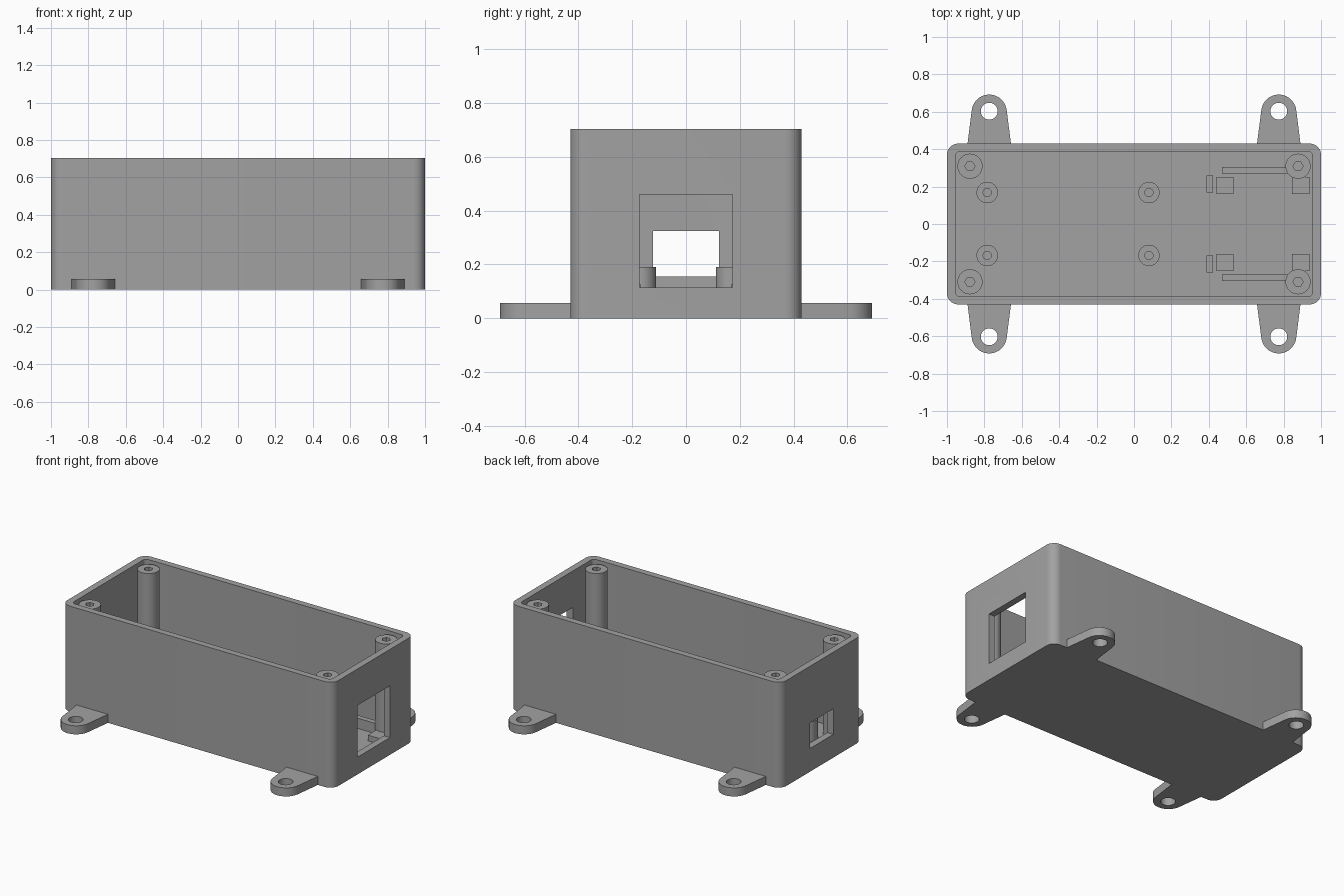
import bpy, bmesh, math

if "Cube" in bpy.data.objects:
    bpy.data.objects.remove(bpy.data.objects["Cube"])

plastic = bpy.data.materials.new("grey plastic")
plastic.diffuse_color = (0.36, 0.36, 0.36, 1)
plastic.use_nodes = True
plastic.node_tree.nodes["Principled BSDF"].inputs["Base Color"].default_value = plastic.diffuse_color


def prism(name, outline, z0, z1):
    """Extrude a counter-clockwise xy outline from z0 to z1."""
    bm = bmesh.new()
    face = bm.faces.new([bm.verts.new((x, y, z0)) for x, y in outline])
    top = bmesh.ops.extrude_face_region(bm, geom=[face])["geom"]
    bmesh.ops.translate(bm, vec=(0, 0, z1 - z0),
                        verts=[v for v in top if isinstance(v, bmesh.types.BMVert)])
    bmesh.ops.recalc_face_normals(bm, faces=bm.faces)
    mesh = bpy.data.meshes.new(name)
    bm.to_mesh(mesh)
    bm.free()
    mesh.materials.append(plastic)
    obj = bpy.data.objects.new(name, mesh)
    bpy.context.collection.objects.link(obj)
    return obj


def arc(cx, cy, r, a0, a1, n):
    angles = [math.radians(a0 + (a1 - a0) * i / n) for i in range(n + 1)]
    return [(cx + r * math.cos(a), cy + r * math.sin(a)) for a in angles]


def circle(cx, cy, r, n=32):
    return arc(cx, cy, r, 0, 360, n)[:-1]


def rect(x0, x1, y0, y1):
    x0, x1 = sorted((x0, x1))
    y0, y1 = sorted((y0, y1))
    return [(x0, y0), (x1, y0), (x1, y1), (x0, y1)]


def rounded(hx, hy, r):
    return [p for sx, sy, a in ((1, 1, 0), (-1, 1, 90), (-1, -1, 180), (1, -1, 270))
            for p in arc(sx * (hx - r), sy * (hy - r), r, a, a + 90, 8)]


def cut(obj, *cutters):
    """Subtract the cutters, then remove them."""
    bpy.context.view_layer.objects.active = obj
    for c in cutters:
        mod = obj.modifiers.new("cut", 'BOOLEAN')
        mod.operation, mod.solver, mod.object = 'DIFFERENCE', 'EXACT', c
        bpy.ops.object.modifier_apply(modifier=mod.name)
        bpy.data.objects.remove(c)


def smooth(obj):
    bpy.ops.object.select_all(action='DESELECT')
    obj.select_set(True)
    bpy.context.view_layer.objects.active = obj
    bpy.ops.object.shade_smooth_by_angle(angle=math.radians(30))


def bored_post(name, x, y, r, bore, sides, z_top, z_bore):
    post = prism(name, circle(x, y, r), FLOOR - 0.01, z_top)
    cut(post, prism("bore_cutter", circle(x, y, bore, sides), z_bore, z_top + 0.1))
    smooth(post)


FLOOR, HEIGHT = 0.057, 0.703

# Open box with a socket window on the right end and a cable window on the left
box = prism("enclosure_box", rounded(1.0, 0.43, 0.06), 0, HEIGHT)
cut(box,
    prism("cavity_cutter", rounded(0.955, 0.387, 0.025), FLOOR, 1),
    prism("socket_cutter", rect(0.9, 1.1, -0.172, 0.172), 0.115, 0.46),
    prism("cable_cutter", rect(-1.1, -0.9, -0.123, 0.123), 0.155, 0.325))
smooth(box)

# Mounting ears, tapered from the wall to a round end
for sx in (-1, 1):
    for sy in (-1, 1):
        end = arc(0, 0.598, 0.094, 7, 173, 20)
        ear = [(0.118, 0.415)] + end + [(-0.118, 0.415)]
        ear = [(0.774 * sx + x * sy, y * sy) for x, y in ear]
        tab = prism("mounting_ear", ear, 0, FLOOR)
        cut(tab, prism("screw_cutter", circle(0.774 * sx, 0.603 * sy, 0.045), -0.1, 0.2))
        smooth(tab)

for sy in (-1, 1):
    # Lid screw posts in the corners
    for sx in (-1, 1):
        bored_post("lid_post", 0.877 * sx, 0.309 * sy, 0.067, 0.027, 6, 0.685, 0.3)
    # Circuit board standoffs
    for x in (-0.785, 0.08):
        bored_post("board_standoff", x, 0.168 * sy, 0.057, 0.022, 16, 0.19, 0.08)
    # Socket module supports, side rails and end stops
    for x in (0.44, 0.845):
        prism("module_support", rect(x, x + 0.093, 0.16 * sy, 0.252 * sy), FLOOR - 0.01, 0.095)
    prism("module_rail", rect(0.47, 0.83, 0.27 * sy, 0.306 * sy), FLOOR - 0.01, 0.125)
    prism("module_stop", rect(0.388, 0.422, 0.168 * sy, 0.26 * sy), FLOOR - 0.01, 0.125)
